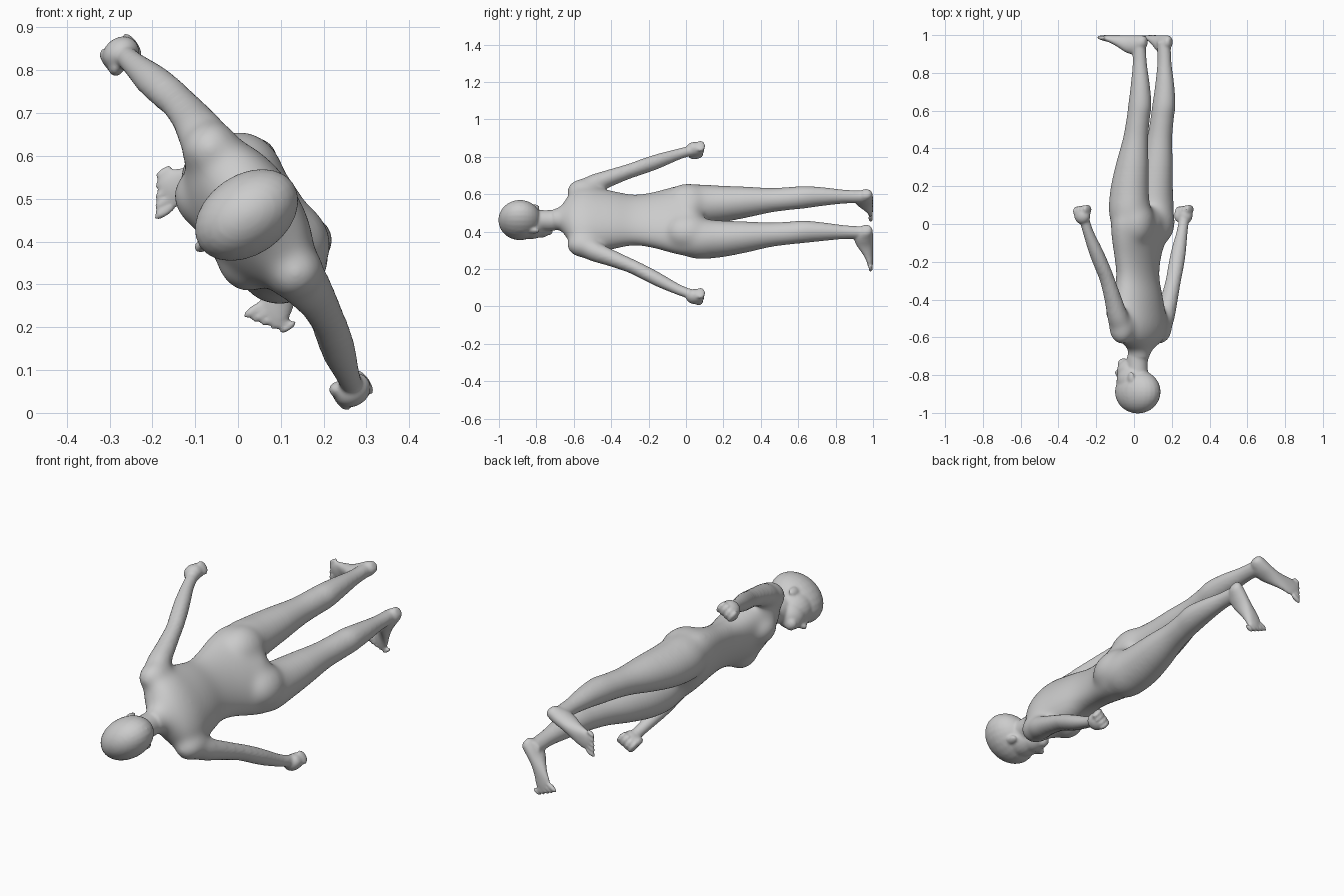
import bpy, bmesh, math
from mathutils import Matrix, Vector

# Body space: (lateral, forward, along-body); head at -1, feet at +1
bm = bmesh.new()
SEG = 32


def spline(rows, n=6):
    """Catmull-Rom interpolation through section rows."""
    out = []
    for i in range(len(rows) - 1):
        p0, p1 = rows[max(i - 1, 0)], rows[i]
        p2, p3 = rows[i + 1], rows[min(i + 2, len(rows) - 1)]
        for k in range(n):
            t = k / n
            out.append([0.5 * (2 * b + (c - a) * t + (2 * a - 5 * b + 4 * c - d) * t * t
                               + (3 * b - a - 3 * c + d) * t ** 3)
                        for a, b, c, d in zip(p0, p1, p2, p3)])
    return out + [list(rows[-1])]


def loft(rows, side=1, shift=0.0, foot=False):
    """Rows: lateral, forward, along, radius 1, radius 2. Foot rings stand across forward."""
    rings = []
    for a, f, y, r1, r2 in spline(rows):
        ring = []
        for i in range(SEG):
            t = 2 * math.pi * i / SEG
            c, s = math.cos(t) * r1, math.sin(t) * r2
            p = (a + c, f, min(y + s, 1.0)) if foot else (a + c, f + s, y)
            ring.append(bm.verts.new((side * p[0] + shift, p[1], p[2])))
        rings.append(ring)
    for r, q in zip(rings, rings[1:]):
        for i in range(SEG):
            j = (i + 1) % SEG
            bm.faces.new((r[i], r[j], q[j], q[i]))
    bm.faces.new(rings[0])
    bm.faces.new(rings[-1])


def blob(loc, rad):
    m = Matrix.Translation(loc) @ Matrix.Diagonal((*rad, 1))
    bmesh.ops.create_uvsphere(bm, u_segments=24, v_segments=16, radius=1, matrix=m)


# Torso
loft([(0, -.01, -.71, .05, .05), (0, -.015, -.67, .07, .06), (0, -.02, -.645, .11, .072),
      (0, -.02, -.605, .175, .094), (0, -.01, -.54, .205, .116), (0, 0, -.45, .188, .118),
      (0, 0, -.38, .172, .108), (0, 0, -.28, .154, .09), (0, 0, -.18, .17, .093),
      (.004, -.005, -.08, .2, .108), (.01, -.013, 0, .216, .12),
      (.012, -.02, .05, .2, .1), (.014, -.02, .09, .12, .06)])

# Neck and head
loft([(0, -.01, -.6, .062, .062), (0, -.005, -.68, .056, .056), (0, .005, -.73, .055, .058),
      (0, .005, -.82, .055, .06)])
blob((0, 0, -.888), (.094, .132, .115))
blob((0, .03, -.83), (.083, .09, .09))
blob((0, .052, -.78), (.064, .07, .068))
blob((0, .09, -.735), (.032, .03, .024))
loft([(0, .105, -.85, .009, .014), (0, .12, -.81, .011, .014), (0, .13, -.785, .014, .016),
      (0, .115, -.77, .012, .012)])
blob((0, .108, -.753), (.025, .014, .011))

for side in (1, -1):
    # Ear, shoulder, breast, buttock
    blob((side * .077, -.01, -.815), (.013, .02, .032))
    blob((side * .175, -.018, -.55), (.066, .07, .088))
    blob((side * .088, .07, -.46), (.074, .06, .08))
    blob((side * .095 + .012, -.05, .01), (.103, .092, .125))
    # Arm
    loft([(.165, -.018, -.59, .045, .045), (.2, -.02, -.525, .062, .06),
          (.25, -.022, -.42, .052, .052), (.3, -.018, -.31, .044, .044),
          (.335, -.01, -.24, .044, .043), (.382, .003, -.15, .042, .039),
          (.434, .016, -.05, .032, .029), (.46, .022, .01, .029, .027),
          (.475, .028, .05, .034, .032)], side)
    # Closed hand with curled fingers and thumb
    blob((side * .477, .028, .045), (.038, .045, .046))
    for i in range(4):
        blob((side * .477, -.004 + i * .022, .077 - .003 * i), (.034, .014, .026))
    blob((side * .455, .058, .045), (.018, .018, .034))
    # Leg
    loft([(.1, -.01, -.05, .08, .08), (.11, -.01, .05, .107, .11),
          (.113, -.012, .18, .097, .105), (.113, -.03, .32, .08, .088),
          (.112, -.05, .45, .064, .068), (.112, -.066, .55, .06, .062),
          (.112, -.078, .63, .058, .062), (.114, -.082, .73, .048, .052),
          (.115, -.08, .84, .036, .039), (.116, -.077, .91, .033, .037),
          (.117, -.075, .965, .033, .038)], side, .018)
    # Foot, turned out a little more on the lower side
    splay, reach = (.16, .95) if side > 0 else (-.02, 1.12)
    foot = [(.115, -.122, .965, .014, .016), (.116, -.108, .962, .03, .034),
            (.12, -.07, .95, .036, .05), (.13, -.025, .952, .036, .048),
            (.144, .02, .968, .041, .032), (.158, .055, .98, .046, .021),
            (.168, .088, .985, .046, .015), (.171, .1, .986, .04, .012)]
    loft([(a + splay * (f + .12), (f + .12) * reach - .12, y, r, q)
          for a, f, y, r, q in foot], side, .018, True)
    # Toes
    for i in range(5):
        blob((side * (.138 + splay * .23 + i * .0195) + .018,
              (.242 - .011 * i) * reach - .12, .987),
             (.0125 - .001 * i, .032 - .002 * i, .012))

bmesh.ops.recalc_face_normals(bm, faces=bm.faces[:])
mesh = bpy.data.meshes.new("human_figure")
bm.to_mesh(mesh)
bm.free()
body = bpy.data.objects.new("human_figure", mesh)
bpy.context.collection.objects.link(body)

# Fuse all parts into one skin
rm = body.modifiers.new("fuse", 'REMESH')
rm.mode = 'VOXEL'
rm.voxel_size = .006
bm = bmesh.new()
bm.from_object(body, bpy.context.evaluated_depsgraph_get())
body.modifiers.clear()


def soften(verts, count):
    for _ in range(count):
        bmesh.ops.smooth_vert(bm, verts=verts, factor=.5,
                              use_axis_x=True, use_axis_y=True, use_axis_z=True)


# Soften everything a little, the trunk strongly with a feathered border
soften(bm.verts[:], 4)
for k in range(8):
    soften([v for v in bm.verts if abs(v.co.x) < .38 - .015 * k
            and -.7 + .006 * k < v.co.z < .3 - .02 * k], 8)

# Lay the figure along y, rolled about its long axis
bm.transform(Matrix(((.567, -.824, 0, .02), (0, 0, 1, 0), (-.824, -.567, 0, .462), (0, 0, 0, 1))))
for f in bm.faces:
    f.smooth = True
bm.to_mesh(mesh)
bm.free()
